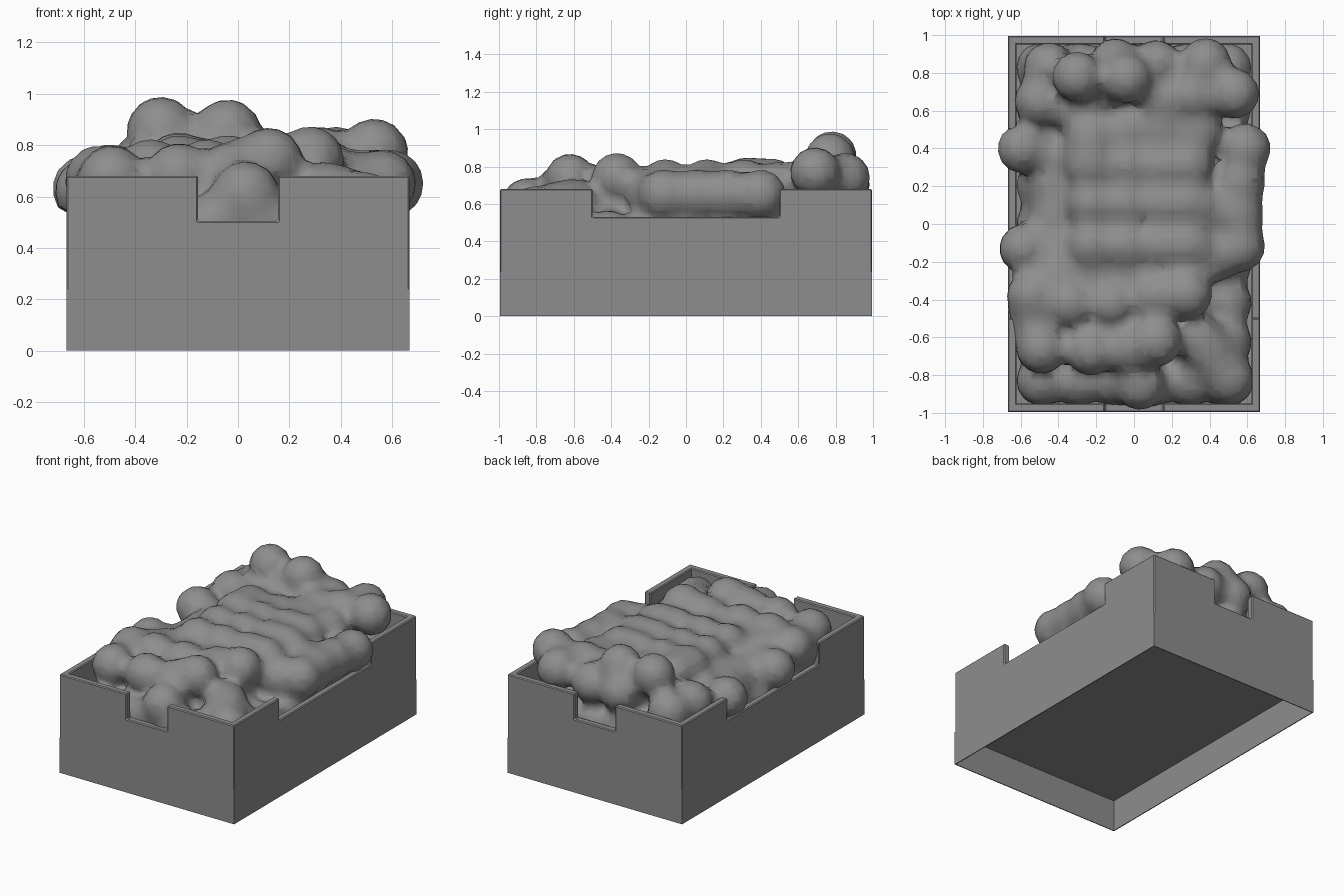
import bpy, bmesh, random
from mathutils import Vector

random.seed(4)
if "Cube" in bpy.data.objects:
    bpy.data.objects.remove(bpy.data.objects["Cube"])

grey = bpy.data.materials.new("plain grey")
grey.use_nodes = True
grey.diffuse_color = (0.27, 0.27, 0.27, 1)
grey.node_tree.nodes["Principled BSDF"].inputs["Base Color"].default_value = grey.diffuse_color

W, L, H, T = 0.667, 0.995, 0.68, 0.045   # half width, half length, height, wall
FLOOR = 0.22


def make_object(name, bm):
    bmesh.ops.recalc_face_normals(bm, faces=bm.faces)
    mesh = bpy.data.meshes.new(name)
    bm.to_mesh(mesh)
    bm.free()
    mesh.materials.append(grey)
    obj = bpy.data.objects.new(name, mesh)
    bpy.context.collection.objects.link(obj)
    return obj


def add_box(bm, lo, hi):
    lo, hi = Vector(lo), Vector(hi)
    verts = bmesh.ops.create_cube(bm, size=1)["verts"]
    for v in verts:
        v.co = (lo + hi) / 2 + v.co * (hi - lo)


def notched_wall(name, half, notch, sill, place):
    """Extrude a notched wall outline through the wall thickness."""
    outline = [(-half, FLOOR), (half, FLOOR), (half, H), (notch, H), (notch, sill),
               (-notch, sill), (-notch, H), (-half, H)]
    bm = bmesh.new()
    face = bm.faces.new([bm.verts.new(place(u, 0, z)) for u, z in outline])
    inner = bmesh.ops.extrude_face_region(bm, geom=[face])["geom"]
    shift = Vector(place(0, T, 0)) - Vector(place(0, 0, 0))
    bmesh.ops.translate(bm, vec=shift, verts=[g for g in inner if isinstance(g, bmesh.types.BMVert)])
    obj = make_object(name, bm)
    bevel = obj.modifiers.new("soft edge", "BEVEL")
    bevel.width, bevel.segments = 0.006, 1


# Four notched walls
for side, s in (("front", -1), ("back", 1)):
    notched_wall(side + "_wall", W, 0.155, 0.505, lambda u, d, z: (u, s * (L - d), z))
for side, s in (("right", -1), ("left", 1)):
    notched_wall(side + "_wall", L, 0.5, 0.53, lambda u, d, z: (s * (W - d), u, z))

# Thin skirt hanging below the raised floor
bm = bmesh.new()
t, top = 0.006, FLOOR + 0.02
for s in (-1, 1):
    xs, ys = sorted((s * W, s * (W - t))), sorted((s * L, s * (L - t)))
    add_box(bm, (xs[0], -L, 0), (xs[1], L, top))
    add_box(bm, (-W, ys[0], 0), (W, ys[1], top))
make_object("skirt", bm)

bm = bmesh.new()
add_box(bm, (-W + t, -L + t, FLOOR), (W - t, L - t, FLOOR + 0.02))
make_object("floor", bm)

# Blended pile of round lumps
lumps = [
    # back peak and the slope around it
    (-.30, .78, .855), (-.04, .77, .845), (-.17, .70, .70),
    (-.45, .83, .66), (-.10, .85, .71), (.12, .84, .71), (.38, .85, .74),
    (.53, .69, .77), (.31, .68, .74), (.13, .66, .71), (-.50, .65, .67), (-.33, .62, .66),
    # upper middle
    (-.23, .46, .71), (-.23, .34, .69), (-.04, .50, .68), (.15, .50, .69), (.34, .49, .69),
    # lumps over the side notches
    (-.59, .40, .63), (-.58, -.13, .62), (.59, .40, .65),
    (.56, .22, .65), (.55, .05, .65), (.56, -.12, .65), (.41, -.18, .64), (.40, .08, .65),
    # valley beside the ridges
    (-.42, .36, .58), (-.42, .20, .58), (-.42, .04, .58), (-.41, -.12, .59),
    # front mounds and the arm reaching to the corner
    (.28, -.37, .74), (.11, -.38, .70), (.12, -.62, .735), (.33, -.60, .60),
    (.41, -.70, .58), (.50, -.82, .56), (.03, -.85, .605),
    (-.49, -.66, .665), (-.23, -.67, .675), (-.02, -.66, .68),
    (-.54, -.38, .665), (-.52, -.52, .62), (-.34, -.42, .69), (-.12, -.42, .69),
]
# Long ridges across the middle
for y in (-.11, .11, .31):
    lumps += [(x, y, .705) for x in (-.23, -.04, .15, .29)]
lumps += [(x, -.26, .64) for x in (-.4, -.2, 0, .2)]
# Lower layer filling the corners and gaps
for ix in range(6):
    for iy in range(9):
        jitter = random.uniform(-.03, .03)
        lumps.append((-.49 + .196 * ix, -.83 + .207 * iy, .46 + jitter))

ball = bpy.data.metaballs.new("lump_pile_source")
ball.resolution = ball.render_resolution = 0.045
ball.threshold = 0.6
for co in lumps:
    e = ball.elements.new()
    e.co, e.radius, e.stiffness = co, 0.205, 3.0
source = bpy.data.objects.new("lump_pile_source", ball)
bpy.context.collection.objects.link(source)
bpy.context.view_layer.update()
graph = bpy.context.evaluated_depsgraph_get()
mesh = bpy.data.meshes.new_from_object(source.evaluated_get(graph))
bpy.data.objects.remove(source)

# Keep the pile inside the end walls, and its low part inside the side walls
for v in mesh.vertices:
    v.co.y = max(-L + 0.01, min(L - 0.01, v.co.y))
    if v.co.z < 0.52:
        v.co.x = max(-W + T, min(W - T, v.co.x))
mesh.materials.clear()
mesh.materials.append(grey)
mesh.shade_smooth()
pile = bpy.data.objects.new("lump_pile", mesh)
bpy.context.collection.objects.link(pile)
